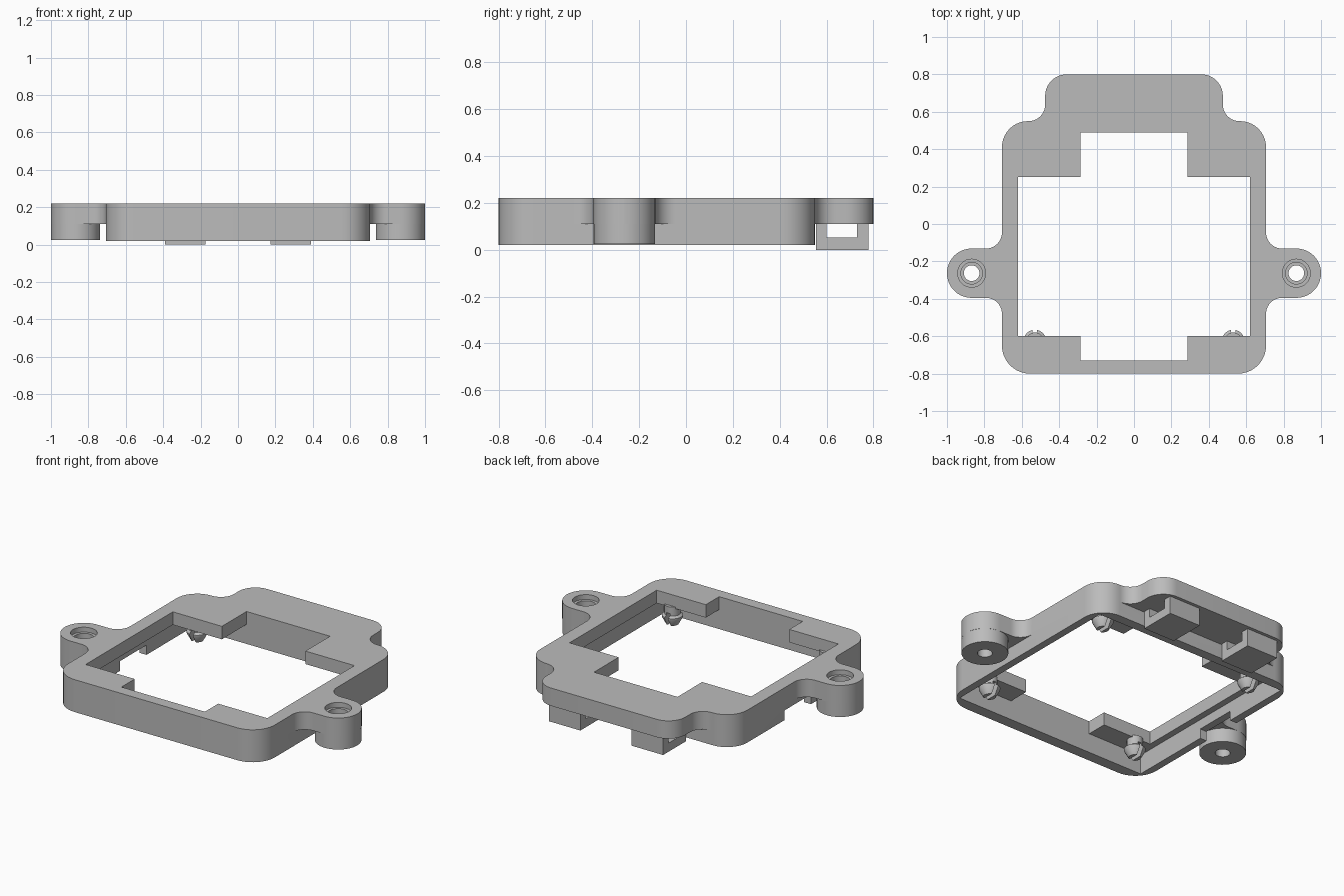
import bpy, bmesh, math
from mathutils import Vector, Matrix

if "Cube" in bpy.data.objects:
    bpy.data.objects.remove(bpy.data.objects["Cube"])

GREY = (0.5, 0.5, 0.5, 1)
mat = bpy.data.materials.new("plain grey")
mat.use_nodes = True
mat.diffuse_color = GREY
mat.node_tree.nodes["Principled BSDF"].inputs["Base Color"].default_value = GREY


def finish(bm, name):
    bmesh.ops.recalc_face_normals(bm, faces=bm.faces)
    mesh = bpy.data.meshes.new(name)
    bm.to_mesh(mesh)
    bm.free()
    ob = bpy.data.objects.new(name, mesh)
    bpy.context.collection.objects.link(ob)
    mesh.materials.append(mat)
    return ob


def rounded(corners, steps=10):
    """Fillet each (x, y, radius) corner of a closed outline."""
    out = []
    for i, (x, y, r) in enumerate(corners):
        p = Vector((x, y))
        a = (Vector(corners[i - 1][:2]) - p).normalized()
        b = (Vector(corners[(i + 1) % len(corners)][:2]) - p).normalized()
        if r == 0:
            out.append(p)
            continue
        # all filleted corners are right angles
        c = p + (a + b) * r
        for k in range(steps + 1):
            t = k / steps * math.pi / 2
            out.append(c - b * r * math.cos(t) - a * r * math.sin(t))
    return out


def mirrored(half):
    return half + [(-x, y, r) for x, y, r in reversed(half)]


def prism(name, points, low, high, along_x=False):
    bm = bmesh.new()
    place = (lambda p: (low, p[0], p[1])) if along_x else (lambda p: (p[0], p[1], low))
    face = bm.faces.new([bm.verts.new(place(p)) for p in points])
    grown = bmesh.ops.extrude_face_region(bm, geom=[face])["geom"]
    step = Vector((high - low, 0, 0)) if along_x else Vector((0, 0, high - low))
    bmesh.ops.translate(bm, verts=[g for g in grown if isinstance(g, bmesh.types.BMVert)], vec=step)
    return finish(bm, name)


def box(name, x0, x1, y0, y1, z0, z1):
    return prism(name, [(x0, y0), (x1, y0), (x1, y1), (x0, y1)], z0, z1)


def lathe(name, profile, x, y, sides=32):
    """Turn a (radius, z) profile into a closed solid about a vertical axis."""
    bm = bmesh.new()
    rings = [[bm.verts.new((x + r * math.cos(k * math.tau / sides),
                            y + r * math.sin(k * math.tau / sides), z))
              for k in range(sides)] for r, z in profile]
    for low, high in zip(rings, rings[1:]):
        for k in range(sides):
            n = (k + 1) % sides
            bm.faces.new((low[k], low[n], high[n], high[k]))
    bm.faces.new(rings[0])
    bm.faces.new(rings[-1])
    return finish(bm, name)


def combine(target, tool, operation):
    mod = target.modifiers.new(operation.lower(), "BOOLEAN")
    mod.operation, mod.object, mod.solver = operation, tool, "EXACT"
    bpy.context.view_layer.objects.active = target
    bpy.ops.object.modifier_apply(modifier=mod.name)
    bpy.data.objects.remove(tool)


def smooth(ob):
    bpy.ops.object.select_all(action="DESELECT")
    ob.select_set(True)
    bpy.context.view_layer.objects.active = ob
    bpy.ops.object.shade_smooth_by_angle(angle=math.radians(32))


TOP, BASE, WEB, LIP = 0.22, 0.02, 0.11, 0.14
EAR_X, EAR_Y, EAR_R = 0.868, -0.263, 0.132

# Upper slab with the rear tab and both ears
slab_half = [(0.706, -0.8, 0.15), (0.706, EAR_Y - EAR_R, 0.085),
             (1.0, EAR_Y - EAR_R, EAR_R - 0.0005), (1.0, EAR_Y + EAR_R, EAR_R - 0.0005),
             (0.706, EAR_Y + EAR_R, 0.085), (0.706, 0.55, 0.139),
             (0.475, 0.55, 0.088), (0.475, 0.8, 0.115)]
frame = prism("frame", rounded(mirrored(slab_half)), WEB, TOP)

# Lower wall of the main body
body_half = [(0.706, -0.8, 0.15), (0.706, 0.55, 0.139)]
combine(frame, prism("lower_wall", rounded(mirrored(body_half)), BASE, WEB + 0.03), "UNION")

# Screw posts under the ears
for s in (-1, 1):
    post = lathe("post", [(EAR_R - 0.001, 0.025), (EAR_R - 0.001, TOP - 0.02)], s * EAR_X, EAR_Y, 48)
    combine(frame, post, "UNION")

# Stepped window through the top, and the wider pocket below it
window_half = [(0.285, -0.73, 0), (0.285, -0.6, 0), (0.62, -0.6, 0),
               (0.62, 0.25, 0), (0.285, 0.25, 0), (0.285, 0.49, 0)]
combine(frame, prism("window", rounded(mirrored(window_half)), -0.1, 0.4), "DIFFERENCE")
combine(frame, box("pocket", -0.66, 0.66, -0.73, 0.49, -0.1, LIP), "DIFFERENCE")

# Notch in the bottom of the right wall
combine(frame, box("notch", -0.72, -0.64, -0.21, 0.05, -0.1, 0.08), "DIFFERENCE")

# Recessed screw holes
for s in (-1, 1):
    hole = lathe("hole", [(0.042, -0.1), (0.042, 0.12), (0.058, 0.12), (0.058, 0.19),
                          (0.075, 0.19), (0.075, 0.3)], s * EAR_X, EAR_Y)
    combine(frame, hole, "DIFFERENCE")
smooth(frame)

# Cable loops under the rear tab
loop = [(0.555, 0), (0.78, 0), (0.78, 0.12), (0.73, 0.12),
        (0.73, 0.053), (0.6, 0.053), (0.6, 0.12), (0.555, 0.12)]
for side, x in (("right", -0.39), ("left", 0.175)):
    prism(side + "_loop", loop, x, x + 0.215, along_x=True)

# Split snap pegs in the four corners
for end, y in (("front", -0.625), ("rear", 0.36)):
    for side, x in (("right", -0.53), ("left", 0.53)):
        peg = lathe(f"{end}_{side}_peg", [(0.035, 0.03), (0.06, 0.075), (0.06, 0.085),
                                         (0.045, 0.095), (0.045, LIP + 0.01)], x, y, 24)
        combine(peg, box("slot", x - 0.012, x + 0.012, y - 0.1, y + 0.1, 0, 0.11), "DIFFERENCE")
        smooth(peg)
